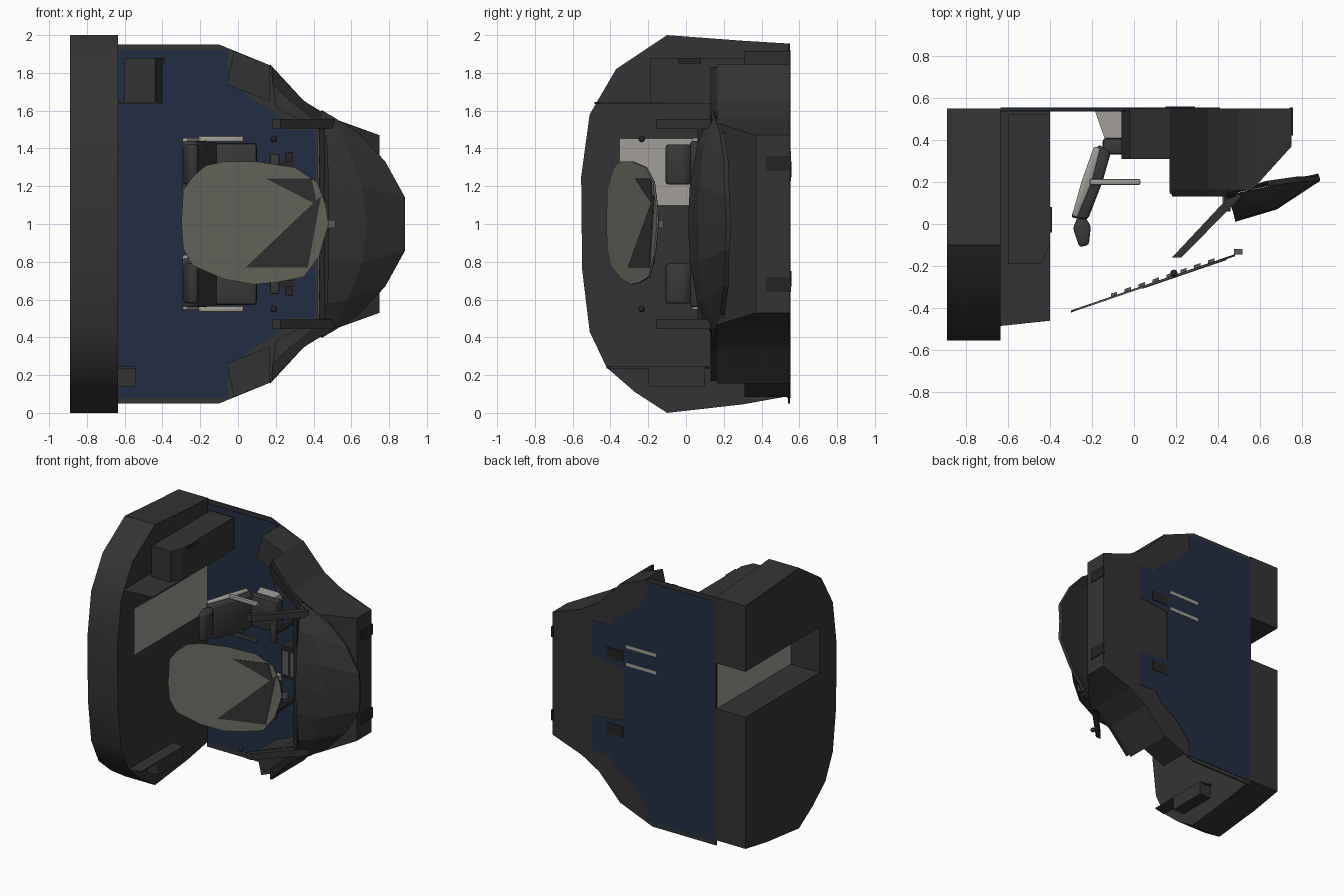
import bpy, bmesh, math
from mathutils import Vector

old = bpy.data.objects.get("Cube")
if old:
    bpy.data.objects.remove(old, do_unlink=True)

def material(name, r, g, b):
    m = bpy.data.materials.new(name)
    m.use_nodes = True
    m.diffuse_color = (r, g, b, 1)
    m.node_tree.nodes["Principled BSDF"].inputs["Base Color"].default_value = (r, g, b, 1)
    return m

HULL = material("hull charcoal", .034, .034, .034)
TRIM = material("trim black", .018, .018, .019)
CARPET = material("carpet blue", .016, .026, .058)
ROOF = material("roof grey", .15, .15, .125)
LIGHT = material("light beige", .36, .34, .31)
PAD = material("seat grey", .04, .04, .04)
SCREEN = material("instrument grey", .1, .1, .1)

def finish(name, bm, mat, smooth=0, flip=False):
    """Turn a bmesh into an object; flip mirrors it across the mid plane."""
    if flip:
        for v in bm.verts:
            v.co.z = 2 - v.co.z
    bmesh.ops.recalc_face_normals(bm, faces=bm.faces)
    me = bpy.data.meshes.new(name)
    bm.to_mesh(me)
    bm.free()
    ob = bpy.data.objects.new(name, me)
    bpy.context.collection.objects.link(ob)
    me.materials.append(mat)
    if smooth:
        bpy.ops.object.select_all(action='DESELECT')
        ob.select_set(True)
        bpy.context.view_layer.objects.active = ob
        bpy.ops.object.shade_smooth_by_angle(angle=math.radians(smooth))
    return ob

def slab(name, pts, axis, lo, hi, mat, flip=False, bevel=0, warp=None, smooth=0):
    """Extrude a 2D outline along one axis."""
    place = {'x': lambda p, t: (t, p[0], p[1]),
             'y': lambda p, t: (p[0], t, p[1]),
             'z': lambda p, t: (p[0], p[1], t)}[axis]
    bm = bmesh.new()
    face = bm.faces.new([bm.verts.new(place(p, lo)) for p in pts])
    new = bmesh.ops.extrude_face_region(bm, geom=[face])["geom"]
    step = Vector(place((0, 0), hi - lo))
    bmesh.ops.translate(bm, vec=step, verts=[g for g in new if isinstance(g, bmesh.types.BMVert)])
    if bevel:
        bmesh.ops.bevel(bm, geom=bm.edges[:], offset=bevel, segments=2, affect='EDGES', profile=.5)
    if warp:
        for v in bm.verts:
            v.co = warp(v.co)
    return finish(name, bm, mat, smooth, flip)

def box(name, x, y, z, mat, flip=False, bevel=0, warp=None):
    pts = [(x[0], y[0]), (x[1], y[0]), (x[1], y[1]), (x[0], y[1])]
    return slab(name, pts, 'z', z[0], z[1], mat, flip, bevel, warp, 40 if bevel else 0)

def ball(name, c, r, mat, flip=False):
    bm = bmesh.new()
    bmesh.ops.create_icosphere(bm, subdivisions=2, radius=r)
    bmesh.ops.translate(bm, vec=c, verts=bm.verts)
    return finish(name, bm, mat, 60, flip)

def both(pts):
    """Close a half outline by mirroring it across z = 1."""
    return pts + [(a, 2 - b) for a, b in reversed(pts)]

# Rear arch with a doorway notch, and the door behind it
arch = [(.55, 1.45), (.55, 1.955), (.3, 1.97), (-.1, 2), (-.37, 1.82), (-.51, 1.58), (-.555, 1.25),
        (-.55, .76), (-.51, .43), (-.42, .24), (-.27, .11), (-.1, 0), (.3, .045), (.55, .09),
        (.55, 1.1), (-.35, 1.1), (-.35, 1.45)]
slab("rear_arch", arch, 'x', -.89, -.635, HULL, smooth=35)
box("door", (-.645, -.632), (-.35, .54), (1.1, 1.45), LIGHT)

# Shelves and cabinets on the rear wall
slab("upper_shelf", [(-.635, -.485), (-.4, -.46), (-.4, .55), (-.635, .55)], 'z', 1.635, 1.645, HULL)
slab("upper_cabinet", [(-.6, -.19), (-.44, -.19), (-.4, -.1), (-.4, .52), (-.6, .52)], 'z', 1.645, 1.88, HULL)
box("cabinet_latch", (-.42, -.39), (-.04, .08), (1.85, 1.88), TRIM)
slab("lower_shelf", [(-.635, -.42), (-.54, -.4), (-.54, .1), (-.635, .12)], 'z', .235, .245, HULL)
box("lower_cabinet", (-.635, -.54), (-.2, .1), (.14, .235), HULL)

# Floor and carpet
slab("floor", both([(-.64, 1.95), (-.1, 1.95), (.17, 1.84), (.35, 1.64), (.5, 1.56), (.75, 1.47)]),
     'y', .54, .55, HULL)
carpet = both([(-.636, 1.92), (-.05, 1.92), (-.06, 1.82), (.05, 1.68), (.2, 1.58), (.26, 1.5),
               (.41, 1.5), (.41, 1.23), (.15, 1.2)])
slab("carpet", carpet, 'y', .534, .541, CARPET)
slab("carpet_underside", carpet, 'y', .549, .553, CARPET)

# Nose body with a sloping front
def slope_nose(co):
    if co.y < .4:
        co.y = .16 if co.x < .6 else .37
    return co
slab("nose_body", both([(.43, 1.59), (.56, 1.535), (.75, 1.47)]), 'y', .3, .55, HULL, warp=slope_nose)

# Curved hood above the instruments
rim_near = [(.44, .14, 1.6), (.47, .06, 1.42), (.48, .02, 1.2), (.48, .01, 1.0)]
rim_mid = [(.5, .15, 1.57), (.58, .09, 1.4), (.66, .07, 1.2), (.68, .07, 1.0)]
rim_far = [(.64, .18, 1.48), (.78, .2, 1.33), (.885, .205, 1.14), (.885, .215, 1.0)]
bm = bmesh.new()
rows = []
for rim in (rim_near, rim_mid, rim_far):
    full = rim + [(x, y, 2 - z) for x, y, z in reversed(rim[:-1])]
    rows.append([bm.verts.new(p) for p in full])
for a, b in zip(rows, rows[1:]):
    for i in range(len(a) - 1):
        bm.faces.new((a[i], a[i + 1], b[i + 1], b[i]))
# close the underside between the outer rims
low = [bm.verts.new((v.co.x - .01, max(v.co.y + .025, .15), v.co.z)) for v in rows[2]]
back = [bm.verts.new((v.co.x + .01, .15, v.co.z)) for v in rows[0]]
for a, b in ((rows[2], low), (low, back), (back, rows[0])):
    for i in range(len(a) - 1):
        bm.faces.new((a[i], a[i + 1], b[i + 1], b[i]))
finish("hood", bm, HULL)

# Instrument board with screens and a centre pedestal
box("instrument_board", (.43, .46), (.06, .4), (.5, 1.5), TRIM)
for i in range(8):
    z = .56 + i * .12
    for j, y in enumerate((.1, .24)):
        box("instrument_%d_%d" % (i, j), (.422, .43), (y, y + .1), (z - .04, z + .04), SCREEN)
box("pedestal", (.14, .43), (.32, .54), (.88, 1.12), TRIM)
for i in range(4):
    box("pedestal_panel_%d" % i, (.16 + i * .065, .21 + i * .065), (.313, .32), (.91, 1.09), SCREEN)

# Tilted roof panel
def tilt(co):
    co.y += -.4 + (co.x + .25) * .343
    return co
roof = [(-.3, 1), (-.29, 1.18), (-.24, 1.25), (-.17, 1.31), (-.08, 1.33), (.1, 1.33), (.3, 1.3), (.42, 1.22),
        (.465, 1.1), (.48, 1), (.43, .83), (.35, .72), (.2, .69), (.08, .68), (-.08, .71), (-.24, .78), (-.29, .87)]
slab("roof_panel", roof, 'y', -.004, .002, ROOF, warp=tilt)
slab("roof_lining", roof, 'y', .002, .006, TRIM, warp=tilt)
slab("roof_patch_large", [(.04, .77), (.37, .77), (.44, 1.15)], 'y', -.008, -.004, HULL, warp=tilt)
slab("roof_patch_small", [(.15, 1.24), (.39, 1.24), (.42, 1.1)], 'y', -.008, -.004, HULL, warp=tilt)
for i in range(8):
    x = -.11 + i * .066
    for j in range(5):
        z = .8 + j * .1
        box("switch_%d_%d" % (i, j), (x, x + .03), (.006, .02), (z - .025, z + .025), SCREEN, warp=tilt)
box("compass", (.475, .515), (-.145, -.12), (.98, 1.02), SCREEN)

for flip, side in ((False, "left"), (True, "right")):
    def n(part):
        return side + "_" + part

    # Side walls, ledges and window pillars
    slab(n("rear_console"), [(-.06, 1.74), (-.02, 1.915), (.17, 1.84), (.17, 1.65)], 'y', .31, .55, HULL, flip)
    slab(n("front_console"), [(.17, 1.845), (.35, 1.65), (.5, 1.56), (.42, 1.5), (.2, 1.62)], 'y', .165, .55, HULL, flip)
    slab(n("ledge"), [(.18, 1.83), (.34, 1.66), (.48, 1.56), (.42, 1.54), (.29, 1.64), (.18, 1.74)],
         'y', .13, .17, TRIM, flip)
    slab(n("pillar"), [(.18, -.16), (.225, -.16), (.51, .13), (.48, .16)], 'z', 1.505, 1.555, HULL, flip)
    box(n("nose_step"), (.74, .757), (.42, .555), (1.28, 1.36), TRIM, flip)
    ball(n("roof_lamp"), (.19, -.235, 1.45), .018, TRIM, flip)

    # Control column and pedals
    box(n("column"), (.2, .225), (.16, .54), (1.29, 1.31), TRIM, flip)
    box(n("yoke"), (.17, .22), (.14, .18), (1.22, 1.37), PAD, flip, .01)
    for k, z in enumerate((1.25, 1.33)):
        box(n("pedal_%d" % k), (.25, .29), (.42, .53), (z, z + .05), TRIM, flip)
    box(n("pedal_mount"), (.15, .29), (.53, .558), (1.25, 1.33), TRIM, flip)

    # Seat: headrest, back, cushion, base and arms
    slab(n("headrest"), [(-.29, -.02), (-.26, -.11), (-.215, -.1), (-.205, -.01), (-.23, .03), (-.27, .03)],
         'z', 1.21, 1.42, PAD, flip, .012, smooth=50)
    slab(n("seat_back"), [(-.3, .03), (-.22, .02), (-.15, .2), (-.11, .34), (-.17, .38), (-.24, .2)],
         'z', 1.18, 1.44, PAD, flip, .015, smooth=50)
    slab(n("back_shell"), [(-.295, .04), (-.27, .03), (-.2, .2), (-.16, .36), (-.19, .37), (-.25, .2)],
         'z', 1.165, 1.455, LIGHT, flip, .008, smooth=50)
    box(n("cushion"), (-.15, .1), (.33, .41), (1.19, 1.43), PAD, flip, .02)
    slab(n("seat_base"), [(-.19, .55), (0, .55), (0, .41), (-.13, .38)], 'z', 1.22, 1.4, LIGHT, flip)
    for k, z in enumerate((1.155, 1.435)):
        box(n("arm_%d" % k), (-.21, .03), (.185, .215), (z, z + .03), LIGHT if k else PAD, flip, .008)

# Seat rails showing under the floor
for k, z in enumerate((1.24, 1.375)):
    box("seat_rail_%d" % k, (-.14, .12), (.545, .555), (z - .012, z + .012), LIGHT)
